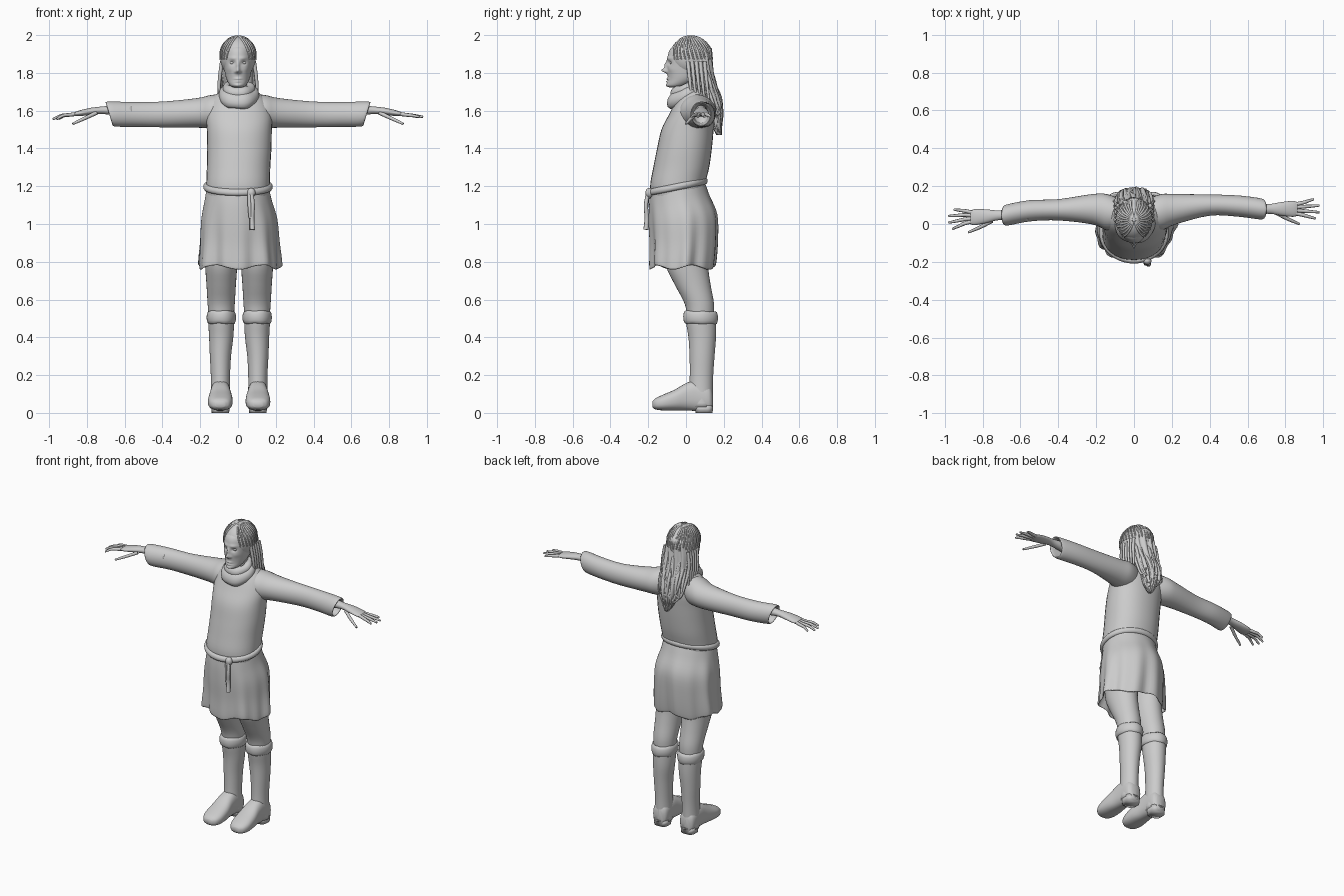
import bpy, bmesh, math, random
from mathutils import Vector

random.seed(4)
if "Cube" in bpy.data.objects:
    bpy.data.objects.remove(bpy.data.objects["Cube"], do_unlink=True)

grey = bpy.data.materials.new("light_grey")
grey.use_nodes = True
GREY = (0.6, 0.6, 0.6, 1)
grey.diffuse_color = GREY
grey.node_tree.nodes["Principled BSDF"].inputs["Base Color"].default_value = GREY


def spline(rows, steps):
    """Catmull-Rom interpolation through rows of numbers."""
    rows = [Vector(r) for r in rows]
    out = []
    for i in range(len(rows) - 1):
        b, c = rows[i], rows[i + 1]
        m0 = (c - rows[i - 1]) / 2 if i else c - b
        m1 = (rows[i + 2] - b) / 2 if i + 2 < len(rows) else c - b
        for k in range(steps):
            t = k / steps
            h = t * t * (3 - 2 * t)
            out.append(b * (1 - h) + c * h + m0 * t * (1 - t) ** 2 - m1 * t * t * (1 - t))
    return out + [rows[-1]]


def make(name, rings, wrap=False):
    """Skin a list of point rings into a smooth mesh object."""
    bm = bmesh.new()
    loops = [[bm.verts.new(p) for p in ring] for ring in rings]
    n = len(loops[0])
    for a, b in zip(loops, loops[1:] + loops[:1] if wrap else loops[1:]):
        for i in range(n):
            j = (i + 1) % n
            bm.faces.new((a[i], a[j], b[j], b[i]))
    if not wrap:
        bm.faces.new(loops[0])
        bm.faces.new(loops[-1])
    bmesh.ops.recalc_face_normals(bm, faces=bm.faces)
    mesh = bpy.data.meshes.new(name)
    bm.to_mesh(mesh)
    bm.free()
    mesh.materials.append(grey)
    for f in mesh.polygons:
        f.use_smooth = True
    ob = bpy.data.objects.new(name, mesh)
    bpy.context.collection.objects.link(ob)
    return ob


def loft(name, rows, axis="z", seg=32, steps=4, power=2, deform=None):
    """Rows are position along axis, two centre values, two radii."""
    rings = []
    for t, c1, c2, r1, r2 in spline(rows, steps):
        ring = []
        for i in range(seg):
            a = math.tau * i / seg
            c, s = math.cos(a), math.sin(a)
            u = c1 + r1 * math.copysign(abs(c) ** (2 / power), c)
            v = c2 + r2 * math.copysign(abs(s) ** (2 / power), s)
            p = Vector({"x": (t, u, v), "y": (u, t, v), "z": (u, v, t)}[axis])
            ring.append(deform(p, a) if deform else p)
        rings.append(ring)
    return make(name, rings)


def band(name, centre, rx, ry, tube, height, slope=0, wobble=0):
    """Elliptical rolled band, rising towards the back by slope."""
    rings = []
    for i in range(48):
        a = math.tau * i / 48
        w = 1 + wobble * math.sin(5 * a + 1)
        ring = []
        for k in range(12):
            b = math.tau * k / 12
            d = tube * w * math.cos(b)
            y = (ry + d) * math.sin(a)
            ring.append(Vector(centre) + Vector(((rx + d) * math.cos(a), y,
                        height * w * math.sin(b) + slope * y)))
        rings.append(ring)
    return make(name, rings, wrap=True)


def strands(name, paths, depth):
    """Tapered round strands through points, as one curve object."""
    cu = bpy.data.curves.new(name, "CURVE")
    cu.dimensions = "3D"
    cu.bevel_depth = depth
    cu.bevel_resolution = 2
    cu.use_fill_caps = True
    for pts, taper in paths:
        pts = spline(pts, 5)
        sp = cu.splines.new("POLY")
        sp.points.add(len(pts) - 1)
        for i, p in enumerate(pts):
            sp.points[i].co = (*p, 1)
            sp.points[i].radius = 1 - taper * (i / (len(pts) - 1)) ** 2
        sp.use_smooth = True
    cu.materials.append(grey)
    ob = bpy.data.objects.new(name, cu)
    bpy.context.collection.objects.link(ob)


def blob(name, centre, radii):
    x, y, z = centre
    a, b, c = radii
    arcs = [math.pi * (0.02 + 0.96 * i / 16) for i in range(17)]
    loft(name, [(z - c * math.cos(t), x, y, a * math.sin(t), b * math.sin(t)) for t in arcs], steps=1)


# Tunic body
loft("tunic_body", [(1.12, 0, -.04, .165, .14), (1.2, 0, -.045, .168, .145), (1.3, .003, -.025, .168, .148),
                    (1.4, .007, -.008, .17, .145), (1.5, .007, .008, .172, .138), (1.58, .005, .03, .175, .12),
                    (1.65, .003, .04, .15, .095), (1.7, .003, .045, .1, .065), (1.73, .003, .045, .05, .04)], power=2.2)


# Skirt with folds that deepen towards the hem
def folds(p, a):
    k = max(0, min(1, (1.17 - p.z) / .38))
    f = 1 + k * (.045 * math.sin(7 * a + 1) + .03 * math.sin(12 * a))
    z = p.z + .2 * (p.y + .045) * (1 - k) + .012 * k * math.sin(5 * a)
    return Vector((p.x * f, -.01 + (p.y + .01) * f, z))


loft("tunic_skirt", [(1.19, 0, -.045, .165, .145), (1.12, 0, -.035, .178, .16), (1.02, .003, -.015, .2, .18),
                     (.9, .004, -.012, .207, .178), (.785, .005, -.018, .215, .172), (.79, .005, -.018, .205, .162),
                     (.95, .004, -.012, .16, .13)], seg=72, deform=folds)

# Rope belt with knot and hanging end
band("belt", (0, -.047, 1.197), .17, .148, .014, .018, .2)
blob("belt_knot", (.07, -.195, 1.165), (.022, .02, .026))
strands("belt_ends", [([(.07, -.2, 1.17), (.078, -.212, 1.1), (.074, -.207, 1.03), (.076, -.212, .97)], -.3),
                      ([(.06, -.2, 1.17), (.062, -.21, 1.09), (.066, -.208, 1.03)], .2)], .011)

# Cowl collar
band("cowl_collar", (.004, .0, 1.68), .073, .068, .034, .042, .4, .06)
band("cowl_fold", (.004, .0, 1.715), .062, .06, .024, .028, .3, .08)

# Sleeves, hands and legs differ slightly on each side
for side, s, wrist_y, elbow_y, tip_y in (("right", -1, .048, .075, .025), ("left", 1, .08, .1, .08)):
    wide = s > 0

    def slant(p, a):
        k = max(0, abs(p.x) - .4) / .28
        p.x += s * k * .3 * (p.z - 1.59)
        return p

    loft(side + "_sleeve", [(s * x, y, z, ry, rz) for x, y, z, ry, rz in (
        (.05, .05, 1.6, .07, .09), (.14, .062, 1.595, .095, .088), (.22, .078, 1.588, .08, .078),
        (.4, elbow_y, 1.58, .056, .068), (.55, elbow_y - .005, 1.58, .056, .066), (.67, wrist_y, 1.582, .056, .066),
        (.675, wrist_y, 1.582, .046, .056), (.6, wrist_y, 1.582, .035, .045))], "x", deform=slant)
    loft(side + "_hand", [(s * x, wrist_y + (tip_y - wrist_y) * k, z, ry, rz) for x, k, z, ry, rz in (
        (.56, 0, 1.598, .034, .034), (.66, 0, 1.602, .029, .026), (.72, .1, 1.602, .026, .02),
        (.78, .3, 1.596, .036, .019), (.84, .5, 1.586, .042, .015), (.865, .6, 1.582, .035, .01))], "x", 20)
    base = wrist_y + (tip_y - wrist_y) * .5
    fingers = [([(s * .83, base + o * .6, 1.586), (s * .89, base + o, 1.578),
                 (s * (.89 + l * .5), (base + tip_y) / 2 + o * 1.3, 1.574),
                 (s * (.89 + l), tip_y + o * 1.6, 1.555 + (.012 if wide else 0))], .45)
               for o, l in ((-.032, .07), (-.011, .09), (.011, .09), (.032, .06))]
    thumb = ([(s * .75, base - .02, 1.588), (s * .81, base - .052, 1.56), (s * .875, base - .08, 1.53)], .4)
    strands(side + "_fingers", fingers + [thumb], .0105)

    # Legs and boots
    cx = s * .095 + .006
    loft(side + "_leg", [(.9, cx, .0, .09, .12), (.78, cx, .005, .085, .112), (.68, cx, .035, .078, .095),
                         (.58, cx, .07, .072, .078), (.5, cx, .078, .066, .07)])
    loft(side + "_boot_shaft", [(.535, cx, .078, .066, .08), (.48, cx, .08, .068, .08), (.4, cx, .086, .064, .073),
                                (.3, cx + s * .004, .085, .056, .066), (.2, cx + s * .004, .082, .051, .062),
                                (.12, cx + s * .004, .08, .051, .062), (.03, cx + s * .004, .085, .054, .058)])
    band(side + "_boot_cuff", (cx, .077, .505), .066, .08, .012, .034, -.03, .05)
    loft(side + "_boot_foot", [(y, cx + s * o, z, rx, rz) for y, o, z, rx, rz in (
        (.142, .004, .06, .03, .05), (.12, .004, .075, .05, .07), (.05, .004, .09, .053, .08),
        (0, .004, .085, .056, .072), (-.06, .004, .068, .064, .055), (-.12, .005, .055, .064, .042),
        (-.16, .005, .048, .05, .03), (-.178, .005, .045, .025, .016))], "y", power=2.5)
    loft(side + "_boot_heel", [(0, cx + s * .004, .095, .046, .045), (.04, cx + s * .004, .095, .05, .048)], steps=1, power=3)

# Neck and head; the face is shaped by soft bumps
loft("neck", [(1.62, 0, .03, .06, .055), (1.7, 0, .025, .05, .05), (1.8, 0, .02, .05, .05)])
BUMPS = [  # x, z, spread x, spread z, push forward
    (0, 1.812, .010, .012, .028), (0, 1.838, .008, .022, .014), (.013, 1.806, .007, .007, .009),
    (.03, 1.853, .014, .010, -.012), (.028, 1.878, .022, .008, .006), (0, 1.768, .018, .005, .008),
    (0, 1.755, .015, .005, .008), (0, 1.733, .02, .01, .007), (.045, 1.82, .016, .016, .004),
    (0, 1.7615, .02, .002, -.006)]


def face(p, a):
    if p.y < 0:
        push = sum(d * math.exp(-((abs(p.x) - x) / sx) ** 2 - ((p.z - z) / sz) ** 2) for x, z, sx, sz, d in BUMPS)
        p.y -= push * min(1, -p.y / .05)
    return p


loft("head", [(1.722, 0, -.062, .02, .022), (1.735, 0, -.045, .043, .055), (1.77, 0, -.012, .062, .084),
              (1.82, 0, .005, .073, .105), (1.87, 0, .015, .079, .114), (1.92, 0, .025, .077, .112),
              (1.95, 0, .03, .062, .085), (1.98, 0, .03, .02, .025)], seg=96, steps=9, deform=face)
for s in (-1, 1):
    blob("eye", (s * .03, -.073, 1.853), (.014, .013, .009))

# Hair: cap, back mass, combed strands and long loose locks
blob("hair_cap", (0, .025, 1.883), (.095, .113, .112))
loft("hair_back", [(1.93, 0, .07, .07, .06), (1.84, 0, .08, .088, .058), (1.76, 0, .1, .086, .05),
                   (1.68, .005, .135, .08, .04), (1.6, .01, .16, .066, .032), (1.52, .015, .165, .042, .02),
                   (1.47, .018, .175, .012, .008)],
     seg=64, deform=lambda p, a: p + Vector((0, .007 * math.sin(11 * a + 14 * p.z), 0)))

combed = []
for s in (-1, 1):
    for i in range(13):
        az = math.radians(-72 + 11.5 * i)
        arc = []
        for el in (84, 62, 40, 18, -6):
            e = math.radians(el)
            turn = az + math.radians((84 - el) * .25)
            arc.append((s * .096 * math.cos(e) * math.cos(turn), .025 + .114 * math.cos(e) * math.sin(turn),
                        1.883 + .111 * math.sin(e)))
        combed.append((arc, .3))
strands("combed_hair", combed, .006)

locks = []
for i in range(26):
    x = -.085 + .17 * i / 25
    w = lambda: random.uniform(-.01, .01)
    end = 1.47 + 9 * x * x + random.uniform(0, .1)
    locks.append(([(x * .9, .1 - 6 * x * x, 1.87), (x + w(), .137 - 5 * x * x + w(), 1.77),
                   (x + w(), .172 - 4 * x * x + w(), 1.67), (x * .85 + w(), .188 - 3 * x * x, 1.58),
                   (x * .6 + w() + .01, .184, end)], .6))
for s in (-1, 1):
    for i in range(5):
        y = .01 + .022 * i
        locks.append(([(s * .085, y, 1.86), (s * .096, y + .008, 1.78), (s * .1, y + .016, 1.71),
                       (s * (.09 + .005 * i), y + .03, 1.64 - .01 * i)], .6))
strands("long_locks", locks, .0105)
